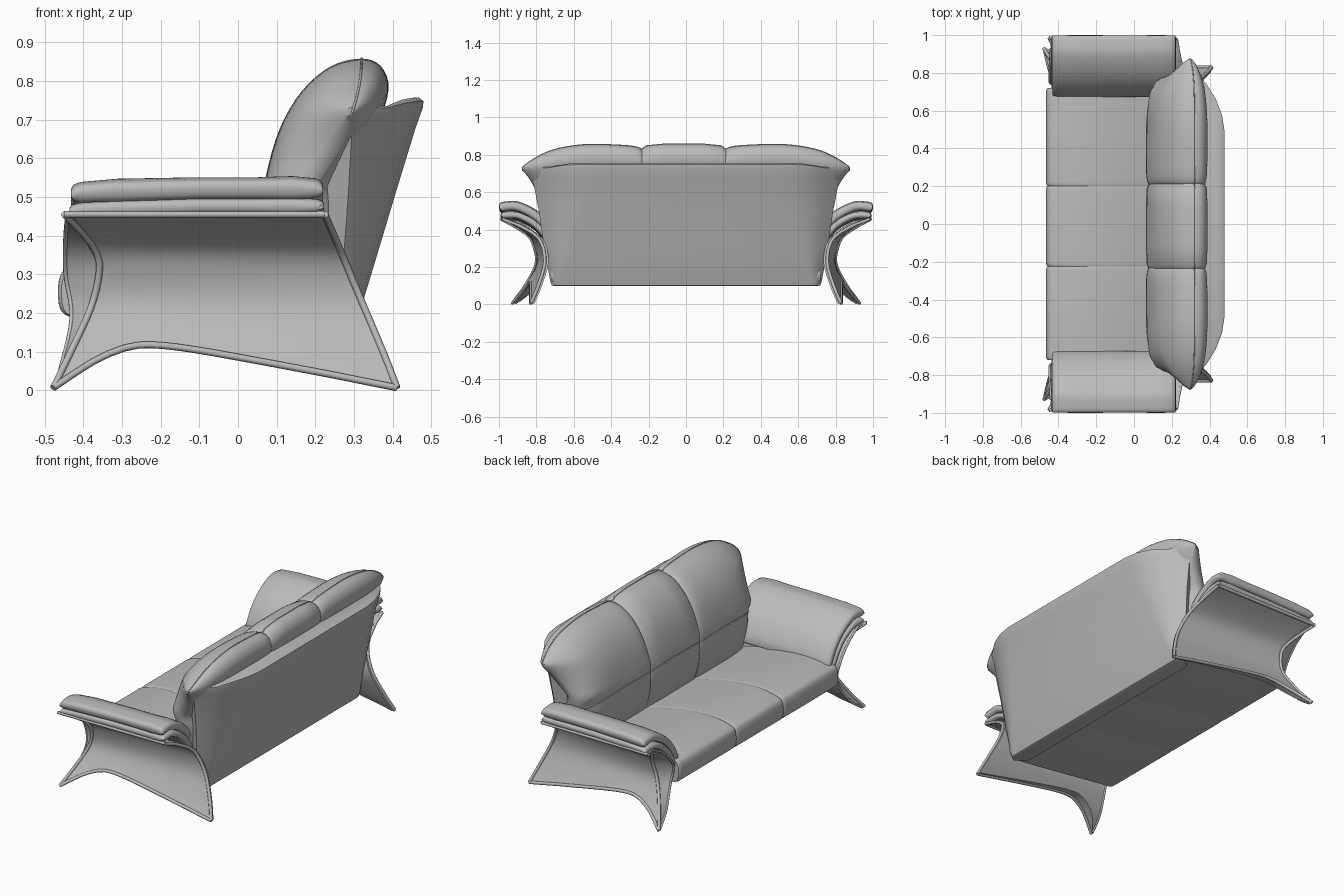
import bpy, bmesh, math
from mathutils import Vector

if "Cube" in bpy.data.objects:
    bpy.data.objects.remove(bpy.data.objects["Cube"])

GREY = (0.5, 0.5, 0.5, 1)
leather = bpy.data.materials.new("grey leather")
leather.use_nodes = True
leather.diffuse_color = GREY
leather.node_tree.nodes["Principled BSDF"].inputs["Base Color"].default_value = GREY
SIDES = (("right", -1), ("left", 1))


def spline(pts, n, closed=False):
    """Smooth curve through pts, n samples per span."""
    p = [Vector(q) for q in pts]
    m = len(p)
    get = (lambda i: p[i % m]) if closed else (lambda i: p[max(0, min(m - 1, i))])
    out = []
    for i in range(m if closed else m - 1):
        a, b, c, d = (get(i + k) for k in (-1, 0, 1, 2))
        for k in range(n):
            t = k / n
            out.append(b + (c - a) * t / 2 + (a * 2 - b * 5 + c * 4 - d) * t * t / 2
                       + (b * 3 - a - c * 3 + d) * t ** 3 / 2)
    return out if closed else out + [p[-1]]


def table(keys):
    """Smooth lookup: keys are (t, value, ...) in rising t."""
    pts = spline(keys, 8)

    def f(t):
        for a, b in zip(pts, pts[1:]):
            if t <= b[0]:
                return a.lerp(b, max(0, (t - a[0]) / max(1e-6, b[0] - a[0])))[1:]
        return pts[-1][1:]
    return f


def finish(obj, mirror):
    bpy.context.collection.objects.link(obj)
    obj.data.materials.append(leather)
    if mirror:
        mod = obj.modifiers.new("mirror", 'MIRROR')
        mod.use_axis = (False, True, False)
    return obj


def loft(name, rings, mirror=False):
    """Skin closed rings with an even point count; ends close with strips."""
    bm = bmesh.new()
    vs = [[bm.verts.new(p) for p in r] for r in rings]
    n = len(vs[0])
    for a, b in zip(vs, vs[1:]):
        for i in range(n):
            j = (i + 1) % n
            bm.faces.new((a[i], a[j], b[j], b[i]))
    for r in (vs[0], vs[-1]):
        for i in range(n // 2 - 1):
            bm.faces.new((r[i], r[i + 1], r[n - 2 - i], r[n - 1 - i]))
    bmesh.ops.recalc_face_normals(bm, faces=bm.faces)
    me = bpy.data.meshes.new(name)
    bm.to_mesh(me)
    bm.free()
    return finish(bpy.data.objects.new(name, me), mirror)


def piping(name, pts, radius, mirror=True):
    cu = bpy.data.curves.new(name, 'CURVE')
    cu.dimensions = '3D'
    cu.bevel_depth = radius
    cu.bevel_resolution = 2
    cu.use_fill_caps = True
    sp = cu.splines.new('POLY')
    sp.points.add(len(pts) - 1)
    for q, p in zip(sp.points, pts):
        q.co = (*p, 1)
    return finish(bpy.data.objects.new(name, cu), mirror)


# Seat cushions: crowned side profile lofted across the width
seat = spline([(-.435, .19), (-.46, .21), (-.466, .255), (-.46, .295), (-.435, .318), (-.33, .338), (-.18, .336),
               (0, .305), (.2, .25), (.27, .21), (.28, .13), (.2, .115), (-.1, .15), (-.38, .185)], 3, True)
SPLITS = (-.72, -.225, .201, .72)
for name, y0, y1 in zip(("right", "middle", "left"), SPLITS, SPLITS[1:]):
    rings = []
    for y, s in ((y0, .975), (y0 + .006, .993), (y0 + .02, 1), (y1 - .02, 1), (y1 - .006, .993), (y1, .975)):
        rings.append([(-.1 + (p.x + .1) * s, y, .22 + (p.y - .22) * s) for p in seat])
    loft(name + "_seat_cushion", rings)

# Back cushions: side profile scaled about the curved ridge seam
BASE = .22
back = spline([(.32, .86), (.24, .84), (.165, .775), (.11, .68), (.076, .56), (.063, .45), (.085, .32),
               (.14, .22), (.22, .25), (.27, .4), (.31, .55), (.36, .68), (.39, .78), (.37, .84)], 4, True)


def ridge(z):
    return max(.18, .32 - .12 * ((.86 - z) / .31) ** 2)


def back_ring(y, s, top):
    ring = []
    out = max(0, (abs(y) - .21) / .68)
    for p in back:
        z = BASE + (p.y - BASE) * (top - BASE) / (.86 - BASE)
        drop = max(0, .73 - z)
        taper = 1 - (.12 * (1 - math.exp(-drop / .1)) + .1 * drop) * out
        ring.append((ridge(z) + (p.x - ridge(p.y)) * s, y * taper - .012 * (1 - out), z))
    return ring


half_mid = [(.232, .72, .80), (.225, .88, .83), (.20, .97, .848), (.1, 1, .858)]
outer = spline([(.21, .72, .80), (.225, .9, .83), (.27, .98, .845), (.36, 1, .852), (.5, 1, .856),
                (.62, .97, .845), (.72, .87, .822), (.8, .68, .785), (.86, .42, .745), (.89, .15, .715)], 3)
cushions = {"middle": [(-y, s, t) for y, s, t in half_mid] + half_mid[::-1]}
for side, d in SIDES:
    cushions[side] = [(y * d, s, t) for y, s, t in outer]
for side, stations in cushions.items():
    rings = [back_ring(*s) for s in stations]
    loft(side + "_back_cushion", rings)
    # Seams along the ridge and across the lower front
    for part, i in (("ridge", 0), ("front", 18)):
        piping(side + "_" + part + "_seam", [r[i] for r in rings], .003, False)

# Back shell: plan outline lofted upward, its rim dipping at the ends
shell = []
for z, xs, xb, w, t, dip in ((.098, .25, .275, .70, .1, 0), (.102, .25, .283, .718, .13, 0),
                             (.12, .25, .29, .725, .15, 0), (.3, .27, .345, .758, .45, 0),
                             (.5, .285, .405, .787, .7, 0), (.68, .295, .46, .822, .95, 0),
                             (.73, .30, .478, .832, 1, .01), (.748, .305, .48, .827, 1, .018),
                             (.757, .315, .468, .81, 1, .022)):
    step = (xb - xs) * .45
    half = [(xs - .06, w - .05, z - dip), (xs, w, z - dip), (xs + step, w - .085 * t, z - dip),
            (xb - .045 * t, w - .17 * t, z - dip / 4), (xb - .014 * t, w - .25 * t, z), (xb, w - .34 * t, z)]
    shell.append(half + [(x, -y, h) for x, y, h in reversed(half)])
loft("back_shell", shell)

# Arm panels: flared body between front and rear edge curves, listed by height
front = table([(.005, -.478, .93), (.1, -.432, .86), (.22, -.378, .80), (.32, -.358, .815),
               (.37, -.375, .845), (.42, -.415, .92), (.455, -.45, .985)])
rear = table([(.005, .412, .83), (.1, .375, .79), (.23, .32, .755), (.35, .27, .785),
              (.42, .24, .89), (.455, .225, .98)])
inner = table([(.005, -.475, .915), (.07, -.455, .83), (.19, -.43, .755), (.3, -.446, .75),
               (.4, -.446, .83), (.455, -.44, .93)])
hem = table([(0, .006), (.07, .065), (.14, .1), (.22, .117), (.35, .11), (.55, .083), (.8, .043), (1, .006)])
N = 18


def column(u, inside):
    z0 = hem(u)[0]
    out = []
    for k in range(N + 1):
        z = z0 + (.455 - z0) * k / N
        r = Vector(rear(z)) - Vector((0, .02)) * inside
        p = Vector((inner if inside else front)(z)).lerp(r, u)
        out.append((p.x, p.y, z))
    return out


steps = [i / 24 for i in range(25)]
loft("arm_panels", [column(u, 0) + column(u, 1)[::-1] for u in steps], True)

# Rolled trim around each arm panel
piping("arm_front_trim", column(0, 0), .009)
piping("arm_inner_trim", column(0, 1), .006)
piping("arm_rear_trim", column(1, 0), .009)
piping("arm_hem_trim", [column(u, 0)[0] for u in steps], .009)
piping("arm_top_trim", [column(u, 0)[-1] for u in steps], .009)


# Arm pads: curved slab sections swept from front to back
def arm_pad(name, path, thick, x0, x1):
    mids = spline(path, 5)
    rings = []
    for x, s in ((x0, .3), (x0 + .006, .7), (x0 + .025, .95), (x0 + .12, 1.08), (-.1, 1), (.05, 1),
                 (x1 - .08, 1.12), (x1 - .02, .9), (x1 - .006, .7), (x1, .3)):
        dip = -.012 * max(0, (-.2 - x) / .23)
        top, low = [], []
        for i, p in enumerate(mids):
            d = (mids[min(i + 1, len(mids) - 1)] - mids[max(i - 1, 0)]).normalized()
            edge = min(i, len(mids) - 1 - i) / 3
            h = thick / 2 * s * math.sqrt(max(.12, 1 - max(0, 1 - edge) ** 2))
            nrm = Vector((d.y, -d.x)) * h
            top.append((x, p.x + nrm.x, p.y + nrm.y + dip))
            low.append((x, p.x - nrm.x, p.y - nrm.y + dip))
        rings.append(top + low[::-1])
    loft(name, rings, True)


arm_pad("arm_pads_upper", [(.997, .515), (.96, .523), (.9, .522), (.81, .478), (.74, .41), (.682, .31)],
        .05, -.432, .22)
arm_pad("arm_pads_lower", [(.99, .474), (.95, .478), (.89, .472), (.81, .43), (.75, .365), (.71, .29)],
        .038, -.436, .222)

# Smooth shading with crisp seams
bpy.ops.object.select_all(action='DESELECT')
for ob in bpy.context.collection.objects:
    if ob.type == 'MESH':
        ob.select_set(True)
        bpy.context.view_layer.objects.active = ob
bpy.ops.object.shade_smooth_by_angle(angle=math.radians(40))
